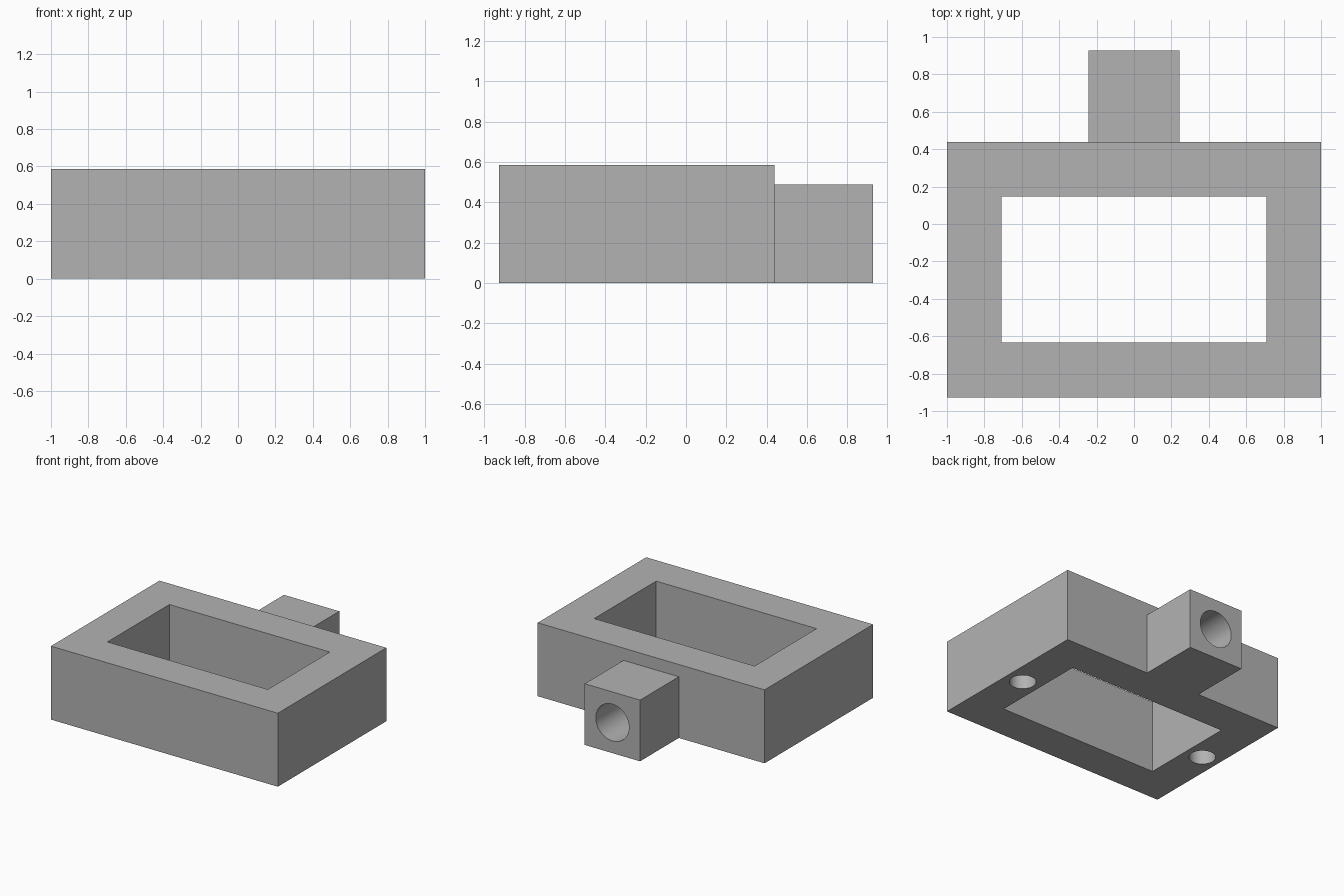
import bpy
import math

U = 2 / 41  # one design unit; the frame is 41 units wide

cube = bpy.data.objects.get("Cube")
if cube:
    bpy.data.objects.remove(cube, do_unlink=True)

grey = bpy.data.materials.new("plain_grey")
grey.use_nodes = True
grey.diffuse_color = (0.45, 0.45, 0.45, 1)
grey.node_tree.nodes["Principled BSDF"].inputs["Base Color"].default_value = (0.45, 0.45, 0.45, 1)


def box(name, low, high):
    """Box between two corners given in design units."""
    centre = [(a + b) / 2 * U for a, b in zip(low, high)]
    bpy.ops.mesh.primitive_cube_add(size=1, location=centre)
    obj = bpy.context.object
    obj.name = name
    obj.scale = [(b - a) * U for a, b in zip(low, high)]
    bpy.ops.object.transform_apply(location=True, rotation=False, scale=True)
    obj.data.materials.append(grey)
    return obj


def drill(name, radius, depth, centre, rotation=(0, 0, 0)):
    """Cylinder cutter in design units."""
    bpy.ops.mesh.primitive_cylinder_add(
        vertices=64, radius=radius * U, depth=depth * U,
        location=[c * U for c in centre], rotation=rotation)
    obj = bpy.context.object
    obj.name = name
    obj.data.materials.append(grey)
    return obj


def combine(target, tool, operation):
    """Apply a boolean and remove the tool."""
    mod = target.modifiers.new(operation.title(), "BOOLEAN")
    mod.operation = operation
    mod.solver = "EXACT"
    mod.object = tool
    bpy.context.view_layer.objects.active = target
    bpy.ops.object.modifier_apply(modifier=mod.name)
    bpy.data.objects.remove(tool, do_unlink=True)


# Rectangular frame with the stub block on its back
frame = box("frame", (-20.5, -19, 0), (20.5, 9, 12))
combine(frame, box("stub", (-5, 8, 0), (5, 19, 10)), "UNION")

# Open window through the frame
combine(frame, box("window", (-14.5, -13, -1), (14.5, 3, 13)), "DIFFERENCE")

# Blind bore into the back of the stub
combine(frame, drill("bore", 3, 11, (0, 14.5, 5), (math.pi / 2, 0, 0)), "DIFFERENCE")

# Blind mounting holes in the underside, one per side
for side in (-1, 1):
    combine(frame, drill("mounting_hole", 2, 11, (side * 17.5, -5, 4.5)), "DIFFERENCE")

# Smooth bores, sharp edges
bpy.ops.object.select_all(action="DESELECT")
frame.select_set(True)
bpy.context.view_layer.objects.active = frame
bpy.ops.object.shade_smooth_by_angle(angle=math.radians(30))
